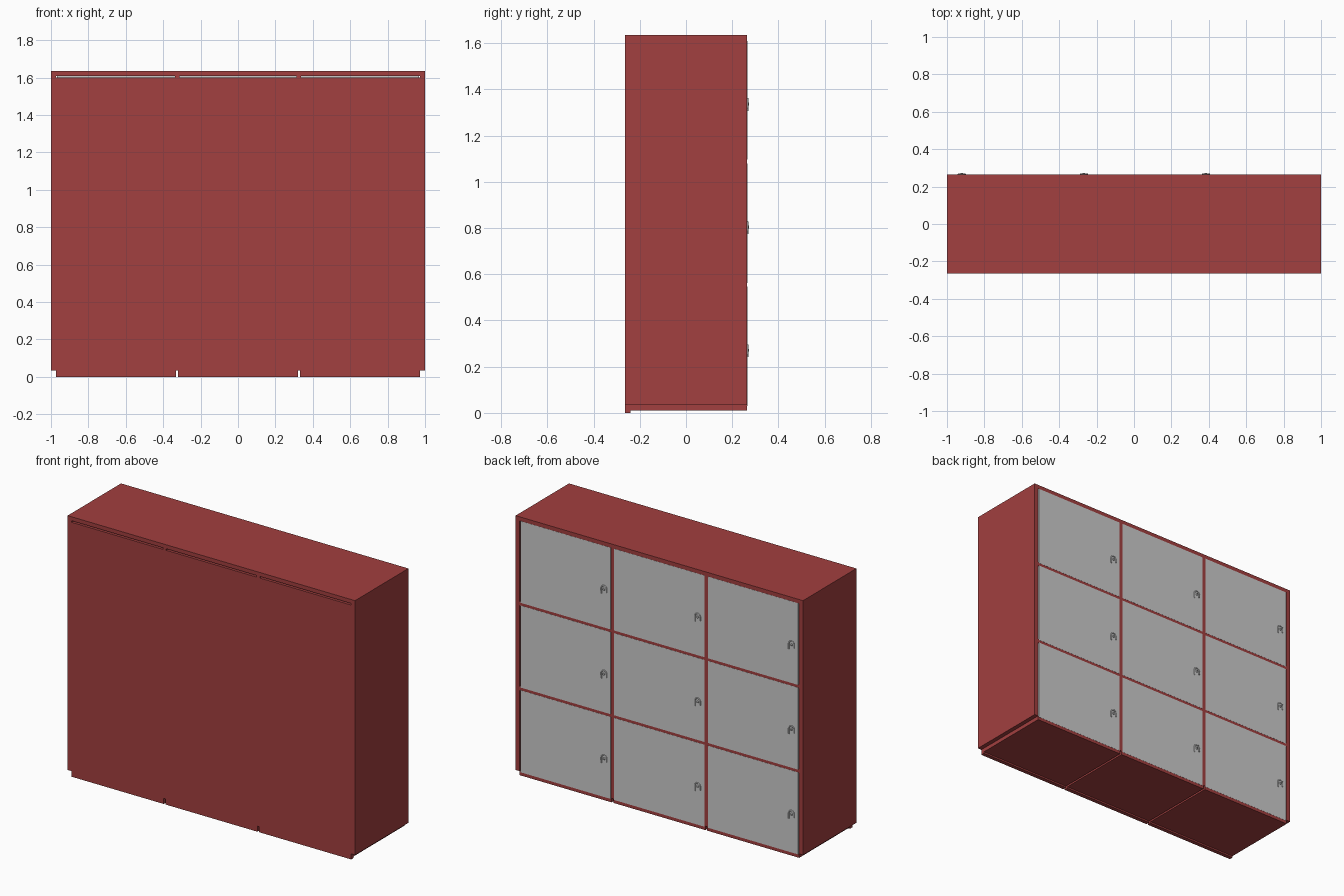
import bpy, bmesh, math
from mathutils import Matrix

if "Cube" in bpy.data.objects:
    bpy.data.objects.remove(bpy.data.objects["Cube"])

W, D, H = 1.0, 0.265, 1.635      # half width, half depth, height
PITCH = 0.533                    # row spacing
COLS = [(-0.973, -0.332), (-0.32, 0.32), (0.332, 0.973)]

red = bpy.data.materials.new("red_paint")
red.diffuse_color = (0.36, 0.05, 0.05, 1)
red.use_nodes = True
red.node_tree.nodes["Principled BSDF"].inputs["Base Color"].default_value = red.diffuse_color


def box(name, x, y, z, mat=None):
    bm = bmesh.new()
    bmesh.ops.create_cube(bm, size=1)
    for v in bm.verts:
        v.co = [r[0] + (c + 0.5) * (r[1] - r[0]) for c, r in zip(v.co, (x, y, z))]
    me = bpy.data.meshes.new(name)
    bm.to_mesh(me)
    bm.free()
    ob = bpy.data.objects.new(name, me)
    bpy.context.collection.objects.link(ob)
    if mat:
        me.materials.append(mat)
    return ob


def handle(name, cx, cz):
    # arched pull lying flat on the door
    cu = bpy.data.curves.new(name, 'CURVE')
    cu.dimensions = '3D'
    cu.bevel_depth = 0.004
    cu.bevel_resolution = 2
    cu.use_fill_caps = True
    arc = [(0.018 * math.cos(a), 0.01 + 0.018 * math.sin(a))
           for a in [math.pi * i / 10 for i in range(11)]]
    pts = [(0.018, -0.024)] + arc + [(-0.018, -0.012)]
    sp = cu.splines.new('POLY')
    sp.points.add(len(pts) - 1)
    for p, (x, z) in zip(sp.points, pts):
        p.co = (cx + x, D + 0.002, cz + z, 1)
    bpy.context.collection.objects.link(bpy.data.objects.new(name, cu))
    # lock barrel in the middle of the pull
    bm = bmesh.new()
    bmesh.ops.create_cone(bm, cap_ends=True, segments=16, radius1=0.008,
                          radius2=0.006, depth=0.01,
                          matrix=Matrix.Translation((cx, D + 0.003, cz + 0.006))
                          @ Matrix.Rotation(-math.pi / 2, 4, 'X'))
    me = bpy.data.meshes.new(name + "_lock")
    bm.to_mesh(me)
    bm.free()
    bpy.context.collection.objects.link(bpy.data.objects.new(name + "_lock", me))


# outer carcass
for s, n in ((-1, "left"), (1, "right")):
    box(n + "_side", sorted((s * 0.973, s * W)), (-D, D), (0.035, H), red)
    box(n + "_divider", (s * 0.326 - 0.012, s * 0.326 + 0.012), (-D, D), (0.035, 1.61), red)
box("top_panel", (-W, W), (-D, D), (1.61, H), red)

# columns: rear panel, shelves, doors and handles
for c, (x0, x1) in enumerate(COLS):
    box(f"rear_panel_{c}", (x0, x1), (-D, -D + 0.025), (0, 1.6), red)
    for r in range(3):
        z = 0.01 + r * PITCH
        box(f"shelf_{c}_{r}", (x0, x1), (-D + 0.025, D), (z, z + 0.025), red)
        top = 1.61 if r == 2 else z + PITCH + 0.003
        box(f"door_{c}_{r}", (x0 + 0.006, x1 - 0.006), (D - 0.02, D + 0.0008), (z + 0.02, top))
        handle(f"handle_{c}_{r}", x0 + 0.052, 0.265 + r * PITCH)
